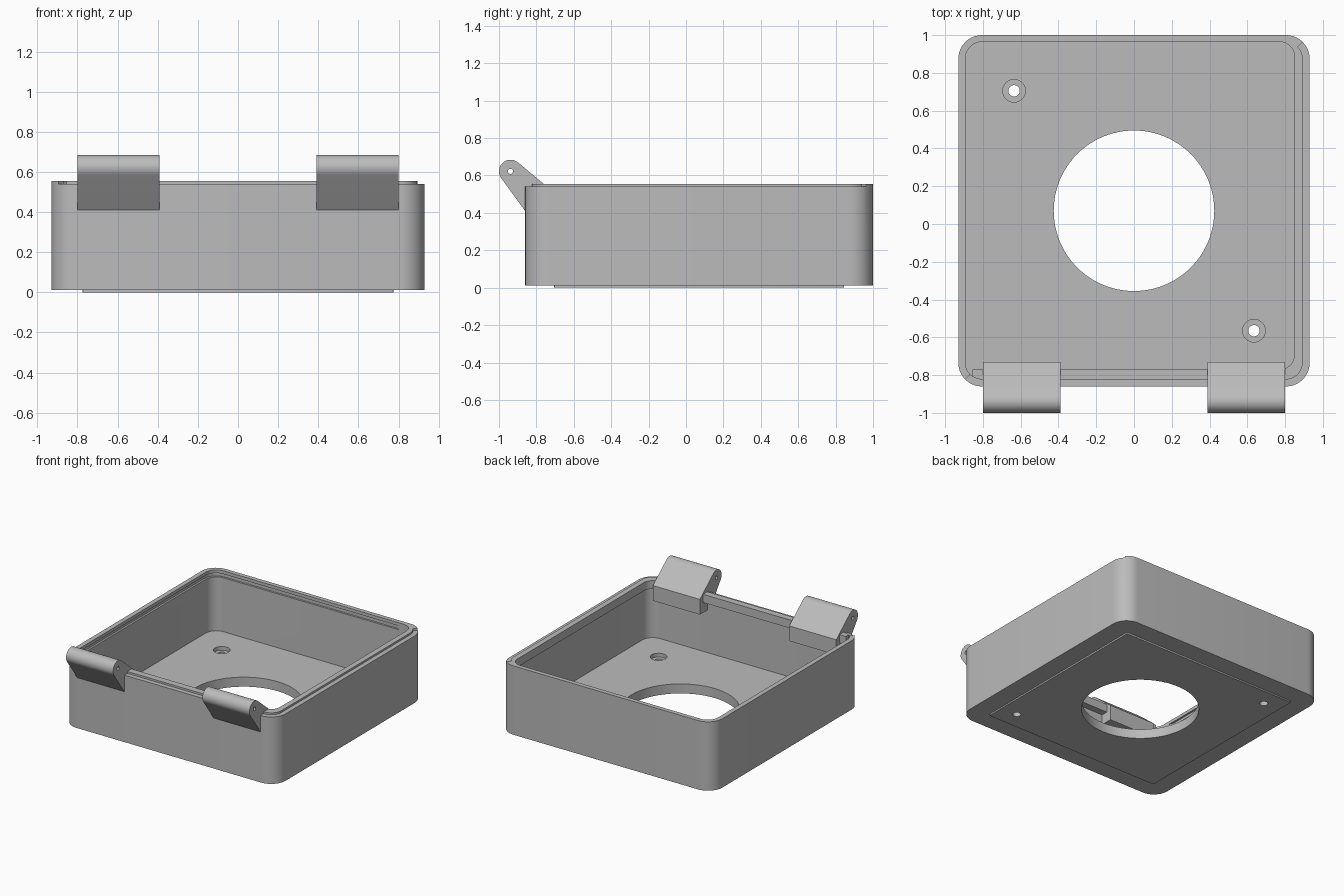
import bpy, bmesh
from math import cos, sin, radians, pi

if "Cube" in bpy.data.objects:
    bpy.data.objects.remove(bpy.data.objects["Cube"])

grey = bpy.data.materials.new("plain grey")
grey.use_nodes = True
GREY = (0.5, 0.5, 0.5, 1)
grey.diffuse_color = GREY
shader = next(n for n in grey.node_tree.nodes if n.type == 'BSDF_PRINCIPLED')
shader.inputs["Base Color"].default_value = GREY
shader.inputs["Roughness"].default_value = 0.6


def prism(name, outline, lo, hi, axis='Z'):
    """Extrude a closed outline from lo to hi, along Z (x, y) or X (y, z)."""
    bm = bmesh.new()
    place = (lambda a, b: (a, b, lo)) if axis == 'Z' else (lambda a, b: (lo, a, b))
    step = (0, 0, hi - lo) if axis == 'Z' else (hi - lo, 0, 0)
    base = bm.faces.new([bm.verts.new(place(a, b)) for a, b in outline])
    top = bmesh.ops.extrude_face_region(bm, geom=[base], use_keep_orig=True)
    bmesh.ops.translate(bm, vec=step,
                        verts=[v for v in top["geom"] if isinstance(v, bmesh.types.BMVert)])
    bmesh.ops.recalc_face_normals(bm, faces=bm.faces)
    mesh = bpy.data.meshes.new(name)
    bm.to_mesh(mesh)
    bm.free()
    mesh.materials.append(grey)
    obj = bpy.data.objects.new(name, mesh)
    bpy.context.collection.objects.link(obj)
    return obj


def arc(cx, cy, r, start, end, n):
    angles = [radians(start + (end - start) * i / n) for i in range(n + 1)]
    return [(cx + r * cos(t), cy + r * sin(t)) for t in angles]


def circle(cx, cy, r, n=32):
    return arc(cx, cy, r, 0, 360, n)[:-1]


def rounded(x0, x1, y0, y1, r, n=10):
    pts = []
    for i, (x, y) in enumerate([(x1 - r, y1 - r), (x0 + r, y1 - r),
                                (x0 + r, y0 + r), (x1 - r, y0 + r)]):
        pts += arc(x, y, r, 90 * i, 90 * i + 90, n)
    return pts


def boolean(obj, other, operation='DIFFERENCE', keep=False):
    mod = obj.modifiers.new("cut", 'BOOLEAN')
    mod.operation, mod.solver, mod.object = operation, 'EXACT', other
    bpy.context.view_layer.objects.active = obj
    bpy.ops.object.modifier_apply(modifier=mod.name)
    if not keep:
        bpy.data.objects.remove(other)


RIM, EDGE, FLOOR, BASE = 0.555, 0.54, 0.075, 0.012
MID = 0.07
cavity_outline = rounded(-0.893, 0.893, -0.823, 0.965, 0.09)

# Open tray with rounded corners
tray = prism("tray", rounded(-0.93, 0.93, -0.86, 1, 0.125), BASE, RIM)
boolean(tray, prism("cavity", cavity_outline, FLOOR, 1))

# The rim is lower on the front and model-left half, split at the diagonal
boolean(tray, prism("low_rim", [(-1.5, MID - 1.5), (1.5, MID - 1.5), (1.5, MID + 1.5)],
                    EDGE, 1))

# Shallow groove inside the two taller walls
boolean(tray, prism("groove", rounded(-0.908, 0.78, -0.72, 0.98, 0.1), 0.5, 0.53))

# Thin raised pad below the floor
base_pad = prism("base_pad", rounded(-0.775, 0.775, MID - 0.775, MID + 0.775, 0.005, 2),
                 0, BASE)

# Large round opening and two counterbored screw holes
holes = [prism("opening", circle(0, MID, 0.425, 96), -0.5, 0.3)]
for s in (-1, 1):
    x, y = 0.635 * s, MID - 0.635 * s
    holes.append(prism("screw_hole", circle(x, y, 0.03), -0.5, 0.3))
    boolean(tray, prism("counterbore", circle(x, y, 0.06), 0.045, 0.3))
for hole in holes:
    boolean(tray, hole, keep=True)
    boolean(base_pad, hole)

# Raised tongue inside the two lower walls
tongue = prism("tongue", cavity_outline, 0.49, RIM)
boolean(tongue, prism("tongue_inside", rounded(-2, 0.85, -0.77, 0.965, 0.08), 0.3, 1))
boolean(tongue, prism("tongue_end", rounded(-2, -0.855, -2, 2, 0.01, 2), 0.3, 1))

# Two hinge knuckles with a pin hole along x
PIN = (-0.938, 0.622)
knuckle = arc(*PIN, 0.062, 51, 217, 24) + [(-0.86, 0.41), (-0.73, 0.41), (-0.73, 0.53)]
parts = [tray, base_pad, tongue]
for name, x0 in (("right_hinge", -0.8), ("left_hinge", 0.39)):
    hinge = prism(name, knuckle, x0, x0 + 0.41, 'X')
    boolean(hinge, prism("pin_hole", circle(*PIN, 0.014, 16), -2, 2, 'X'))
    parts.append(hinge)

for obj in parts:
    bpy.ops.object.select_all(action='DESELECT')
    obj.select_set(True)
    bpy.context.view_layer.objects.active = obj
    bpy.ops.object.shade_smooth_by_angle(angle=pi / 6)
